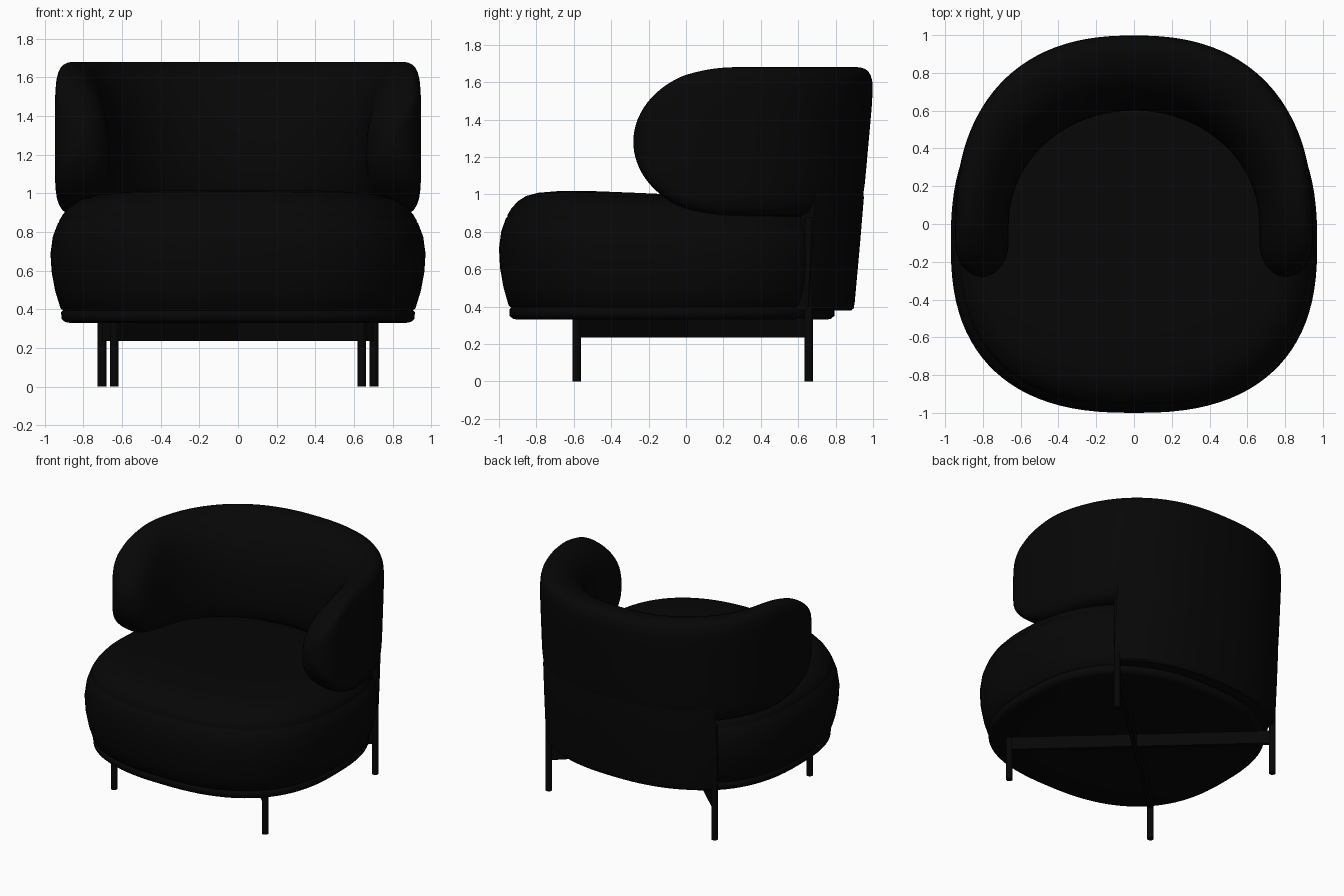
import bpy, bmesh, math
from mathutils import Vector

if "Cube" in bpy.data.objects:
    bpy.data.objects.remove(bpy.data.objects["Cube"])


def material(name, rgb):
    m = bpy.data.materials.new(name)
    m.use_nodes = True
    m.diffuse_color = (*rgb, 1)
    bsdf = m.node_tree.nodes["Principled BSDF"]
    bsdf.inputs["Base Color"].default_value = (*rgb, 1)
    bsdf.inputs["Roughness"].default_value = 0.8
    return m


FABRIC = material("black fabric", (0.002, 0.002, 0.002))
METAL = material("black metal", (0.0018, 0.0018, 0.0018))


def finish(bm, name, mat, angle=40, subdivide=0):
    bmesh.ops.recalc_face_normals(bm, faces=bm.faces)
    mesh = bpy.data.meshes.new(name)
    bm.to_mesh(mesh)
    bm.free()
    obj = bpy.data.objects.new(name, mesh)
    bpy.context.collection.objects.link(obj)
    mesh.materials.append(mat)
    bpy.ops.object.select_all(action="DESELECT")
    obj.select_set(True)
    bpy.context.view_layer.objects.active = obj
    bpy.ops.object.shade_smooth_by_angle(angle=math.radians(angle))
    if subdivide:
        mod = obj.modifiers.new("Smooth", "SUBSURF")
        mod.levels = mod.render_levels = subdivide
    return obj


def loft(name, rings, mat, **options):
    """Skin closed rings of equal length and cap both ends."""
    bm = bmesh.new()
    rows = [[bm.verts.new(p) for p in ring] for ring in rings]
    for a, b in zip(rows, rows[1:]):
        for i in range(len(a)):
            j = (i + 1) % len(a)
            bm.faces.new((a[i], a[j], b[j], b[i]))
    bm.faces.new(rows[0])
    bm.faces.new(rows[-1])
    return finish(bm, name, mat, **options)


def power(value, n):
    return math.copysign(abs(value) ** (2 / n), value)


# Seat cushion: stacked rounded outlines, (height, inset) with seam grooves
def seat_ring(z, inset, count=96):
    ring = []
    for i in range(count):
        a = math.tau * i / count
        depth = 0.95 if math.sin(a) > 0 else 0.90
        x = (0.97 - inset) * power(math.cos(a), 2.5)
        y = -0.1 + (depth - inset) * power(math.sin(a), 2.5)
        slope = 0.045 * max(0, (z - 0.4) / 0.6)
        ring.append((x, y, z - slope * (y + 0.6)))
    return ring


SEAT = [(0.33, 0.3), (0.33, 0.1), (0.335, 0.075), (0.35, 0.057), (0.385, 0.055),
        (0.395, 0.065), (0.405, 0.052), (0.5, 0.024), (0.6, 0.006), (0.7, 0),
        (0.79, 0.012), (0.86, 0.037), (0.868, 0.046), (0.876, 0.045),
        (0.91, 0.065), (0.95, 0.1), (0.98, 0.145), (1.0, 0.21), (1.014, 0.32),
        (1.022, 0.48), (1.024, 0.75)]
loft("seat_cushion", [seat_ring(*p) for p in SEAT], FABRIC, angle=80)


# Backrest: one wraparound pad with rounded wing ends
def taper(x, y, z):
    return Vector((x, y * (1 - 0.09 * max(0, 1.6 - z)) if y > 0 else y, z))


BACK_ROUND = 2.38


def outer_point(a):
    return Vector((0.947 * power(math.sin(a), BACK_ROUND),
                   1.006 * power(math.cos(a), BACK_ROUND)))


SECTION = [(0.34, 0), (0.16, 0.012), (0.05, 0.055), (0, 0.14), (0, 0.3), (0, 0.6),
           (0, 0.87), (0.04, 0.95), (0.12, 0.99), (0.24, 1), (0.38, 0.99),
           (0.6, 0.95), (0.83, 0.83), (0.96, 0.64), (1, 0.42), (0.98, 0.2),
           (0.86, 0.06), (0.6, 0)]


def back_section(outer, inner):
    y = (outer.y + inner.y) / 2
    half = 0.402
    if y < 0.22:
        half *= math.sqrt(max(0.002, 1 - ((0.22 - y) / 0.502) ** 2))
    ring = []
    for u, v in SECTION:
        p = outer.lerp(inner, u)
        ring.append(taper(p.x, p.y, 1.281 + half * (2 * v - 1)))
    return ring


half_rings = []
for i in range(25):
    a = math.pi / 2 * i / 24
    inner = Vector((0.66 * math.sin(a), 0.622 * math.cos(a)))
    half_rings.append(back_section(outer_point(a), inner))
for i in range(1, 15):
    y = -0.28 * math.sin(math.pi / 2 * i / 14)
    w = 0.143
    if y < -0.1:
        w *= math.sqrt(max(0.004, 1 - ((y + 0.1) / 0.18) ** 2))
    half_rings.append(back_section(Vector((0.804 + w, y)), Vector((0.804 - w, y))))
mirrored = [[(-p.x, p.y, p.z) for p in r] for r in half_rings[:0:-1]]
loft("backrest", mirrored + half_rings, FABRIC, angle=75, subdivide=1)

# Lower back panel: continues the backrest's outer face down behind the seat
PANEL = [(0.38, -0.1), (0.38, -0.012), (0.39, 0), (0.42, 0.003), (0.7, 0.003),
         (0.98, 0.001), (1.06, -0.012), (1.06, -0.1)]
panel_end = math.acos((0.73 / 1.006) ** (BACK_ROUND / 2))
panel_rings = []
for i in range(41):
    a = panel_end * (i / 20 - 1)
    o = outer_point(abs(a))
    o.x = math.copysign(o.x, a)
    n = o.normalized()
    panel_rings.append([taper(o.x + n.x * d, o.y + n.y * d, z) for z, d in PANEL])
loft("lower_back_panel", panel_rings, FABRIC)


# Base: slim round legs joined by two crossed rails
def leg(name, x, y, height):
    rings = [[(x + 0.023 * math.cos(math.tau * k / 24),
               y + 0.023 * math.sin(math.tau * k / 24), z) for k in range(24)]
             for z in (0, height)]
    loft(name, rings, METAL)


def rail(name, start, end):
    a, b = Vector(start), Vector(end)
    d = (b - a).normalized()
    side = Vector((-d.y, d.x)) * 0.015
    rings = [[(*(p + side), 0.235), (*(p - side), 0.235),
              (*(p - side), 0.335), (*(p + side), 0.335)] for p in (a, b)]
    loft(name, rings, METAL)


for label, s in (("left", 1), ("right", -1)):
    leg("front_leg_" + label, 0.64 * s, -0.585, 0.36)
    leg("rear_leg_" + label, 0.703 * s, 0.657, 0.875)
    rail("cross_rail_" + label, (0.64 * s, -0.585), (-0.703 * s, 0.657))
